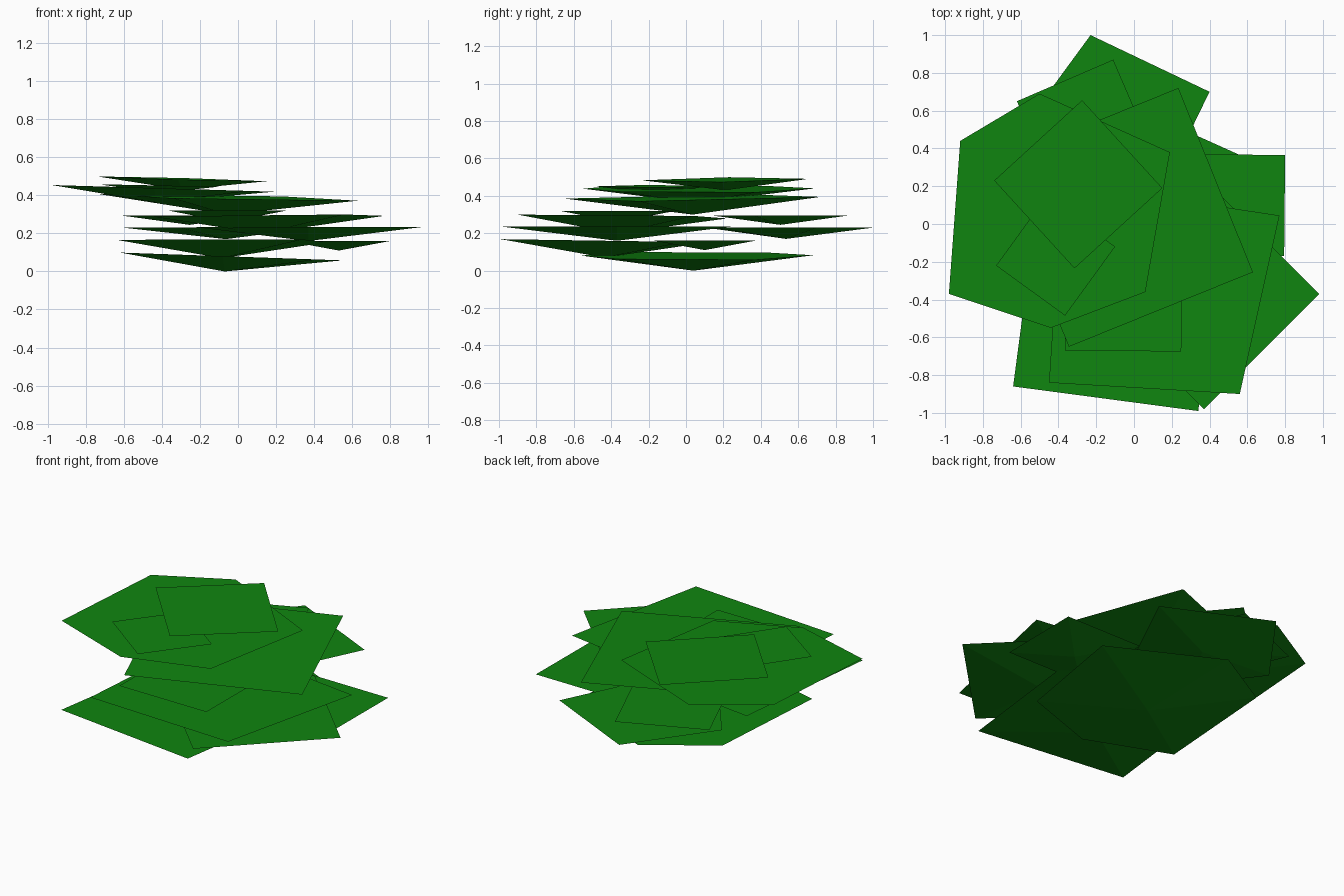
import bpy
import bmesh
from mathutils import Vector

old = bpy.data.objects.get("Cube")
if old:
    bpy.data.objects.remove(old, do_unlink=True)

# One flat green for all foliage
green = bpy.data.materials.new("leaf_green")
green.use_nodes = True
colour = (0.005, 0.235, 0.005, 1)
green.diffuse_color = colour
bsdf = green.node_tree.nodes["Principled BSDF"]
bsdf.inputs["Base Color"].default_value = colour
bsdf.inputs["Roughness"].default_value = 0.8


def square(dx, dy):
    """Square rim from one half diagonal, counter-clockwise."""
    return [(dx, dy), (-dy, dx), (-dx, -dy), (dy, -dx)]


def leaf(name, centre, rim, drop, tilt=(0, 0)):
    """Flat tilted top over a shallow point, like an upturned pyramid."""
    bm = bmesh.new()
    top = [bm.verts.new((x, y, x * tilt[0] + y * tilt[1])) for x, y in rim]
    tip = bm.verts.new((0, 0, -drop))
    bm.faces.new(top)
    for a, b in zip(top, top[1:] + top[:1]):
        bm.faces.new((b, a, tip))
    bmesh.ops.recalc_face_normals(bm, faces=bm.faces)
    mesh = bpy.data.meshes.new(name)
    bm.to_mesh(mesh)
    bm.free()
    mesh.materials.append(green)
    obj = bpy.data.objects.new(name, mesh)
    obj.location = Vector(centre)
    bpy.context.collection.objects.link(obj)
    return obj


# Rims that are not square
hexagon = [(.49, -.41), (.62, .33), (-.07, .64),
           (-.49, .39), (-.55, -.42), (-.01, -.6)]
pentagon = [(.465, .165), (-.165, .465), (-.535, -.04),
            (-.24, -.43), (.2, -.38)]
kite = [(.65, .415), (-.5, .59), (-.57, -.47), (.44, -.53)]

# Lower layers
leaf("bottom_leaf", (-.07, .04, .08), hexagon, .08, (-.035, 0))
leaf("low_front_leaf", (-.085, -.435, .16), square(.425, -.555), .09, (0, -.015))
leaf("low_left_leaf", (.53, .1, .16), square(.27, .265), .05)

# Middle layers
leaf("middle_back_leaf", (-.065, .535, .23), pentagon, .06)
leaf("middle_left_leaf", (.37, -.37, .235), square(.61, 0), .075)
leaf("middle_small_leaf", (-.255, .505, .295), square(.145, .365), .05)
leaf("middle_front_leaf", (.12, -.37, .29), kite, .09, (.01, -.01))

# Upper layers
leaf("upper_small_leaf", (-.055, -.365, .32), square(.31, .305), .06)
leaf("upper_wide_leaf", (-.055, .035, .39), square(.685, -.29), .09, (-.02, .015))
leaf("upper_right_leaf", (-.43, .05, .438), hexagon, .075, (-.03, 0))
leaf("top_small_leaf", (-.415, -.17, .452), square(.315, .05), .04, (-.02, 0))
leaf("top_leaf", (-.295, .21, .487), square(.445, -.02), .057, (-.028, .01))
